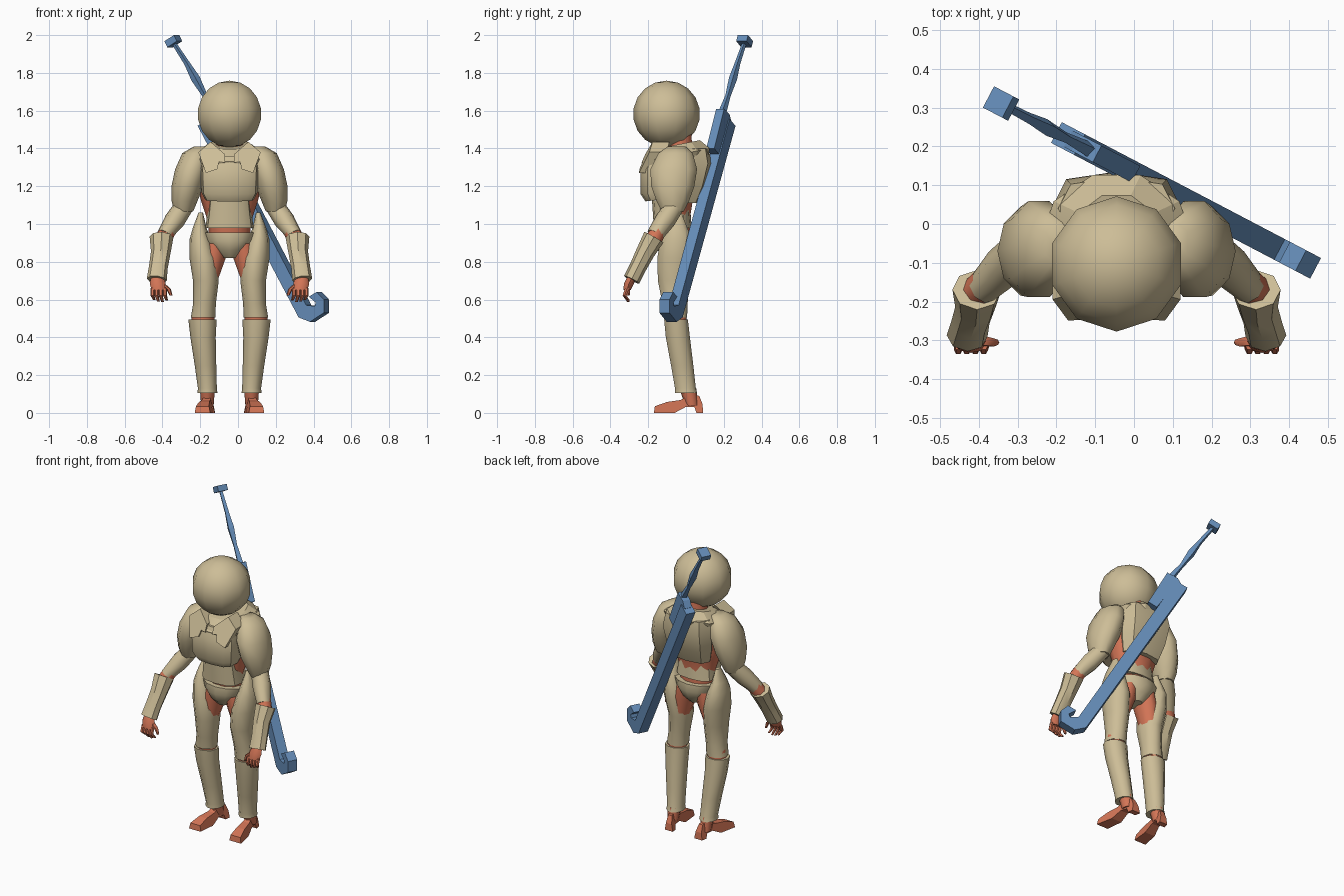
import bpy, bmesh, math
from mathutils import Vector

CX = -0.045  # body mirror plane


def material(name, rgb):
    m = bpy.data.materials.new(name)
    m.diffuse_color = (*rgb, 1)
    return m


TAN = material("tan_armour", (0.61, 0.51, 0.31))
ORANGE = material("orange_suit", (0.66, 0.18, 0.095))
BLUE = material("blue_metal", (0.13, 0.265, 0.48))


def finish(name, bm, mat, mirror=False, smooth=0, body=True):
    bmesh.ops.recalc_face_normals(bm, faces=bm.faces)
    me = bpy.data.meshes.new(name)
    bm.to_mesh(me)
    bm.free()
    me.materials.append(mat)
    ob = bpy.data.objects.new(name, me)
    bpy.context.collection.objects.link(ob)
    if body:
        ob.location.x = CX
    if smooth:
        bpy.ops.object.select_all(action='DESELECT')
        ob.select_set(True)
        bpy.context.view_layer.objects.active = ob
        bpy.ops.object.shade_smooth_by_angle(angle=math.radians(smooth))
    if mirror:
        ob.modifiers.new("mirror", 'MIRROR').use_mirror_merge = False
    return ob


def loft(name, rings, mat, sides=10, mirror=False, smooth=50, follow=False,
         slope=0, power=1.0, phase=0.0, body=True):
    """Skin rings (x, y, z, rx, ry); follow turns each ring along the path."""
    bm = bmesh.new()
    loops = []
    for i, (x, y, z, rx, ry) in enumerate(rings):
        a, b = rings[max(i - 1, 0)], rings[min(i + 1, len(rings) - 1)]
        d = Vector(b[:3]) - Vector(a[:3])
        if d.z < 0:
            d = -d
        q = Vector((0, 0, 1)).rotation_difference(d)
        loop = []
        for k in range(sides):
            t = math.tau * (k + phase) / sides
            c, s = math.cos(t), math.sin(t)
            px = math.copysign(abs(c) ** power, c) * rx
            py = math.copysign(abs(s) ** power, s) * ry
            v = Vector((px, py, slope * py))
            if follow:
                v.rotate(q)
            loop.append(bm.verts.new(v + Vector((x, y, z))))
        loops.append(loop)
    for l0, l1 in zip(loops, loops[1:]):
        for k in range(sides):
            j = (k + 1) % sides
            bm.faces.new((l0[k], l0[j], l1[j], l1[k]))
    bm.faces.new(loops[0])
    bm.faces.new(loops[-1])
    return finish(name, bm, mat, mirror, smooth, body)


def prism(name, pts, front, back, mat, mirror=False, body=True):
    """Extrude 2D points between two mapping functions."""
    bm = bmesh.new()
    f = [bm.verts.new(front(*p)) for p in pts]
    b = [bm.verts.new(back(*p)) for p in pts]
    bm.faces.new(f)
    bm.faces.new(b)
    for i in range(len(pts)):
        j = (i + 1) % len(pts)
        bm.faces.new((f[i], f[j], b[j], b[i]))
    return finish(name, bm, mat, mirror, 0, body)


# Helmet and neck
bm = bmesh.new()
bmesh.ops.create_uvsphere(bm, u_segments=10, v_segments=9, radius=0.177)
bmesh.ops.translate(bm, verts=bm.verts, vec=(0, -0.103, 1.582))
finish("helmet", bm, TAN, smooth=60)
loft("neck", [(0, -0.03, 1.36, 0.075, 0.07), (0, -0.04, 1.5, 0.07, 0.07)], ORANGE)

# Torso suit and armour
loft("torso_suit", [(0, -0.05, 0.92, 0.11, 0.08), (0, -0.06, 1.0, 0.11, 0.08),
                    (0, -0.06, 1.12, 0.15, 0.1), (0, -0.06, 1.24, 0.18, 0.12),
                    (0, -0.05, 1.37, 0.14, 0.12)], ORANGE)
loft("chest_plate", [(0, -0.13, 1.13, 0.13, 0.085), (0, -0.135, 1.17, 0.15, 0.105),
                     (0, -0.135, 1.3, 0.155, 0.105), (0, -0.12, 1.37, 0.14, 0.09)],
     TAN, sides=12, power=0.6, smooth=35, slope=0.12)
loft("back_plate", [(0, 0.0, 1.11, 0.125, 0.065), (0, 0.02, 1.2, 0.15, 0.085),
                    (0, 0.045, 1.32, 0.165, 0.09), (0, 0.04, 1.4, 0.15, 0.08)],
     TAN, sides=8, power=0.7, smooth=25)
loft("collar", [(0, -0.05, 1.29, 0.155, 0.165), (0, -0.05, 1.365, 0.2, 0.185),
                (0, -0.045, 1.42, 0.12, 0.125)], TAN, sides=10, slope=0.2, smooth=25)
prism("lapel", [(0.165, 1.38), (0.1, 1.435), (0.025, 1.37), (0.025, 1.325),
                (0.055, 1.33), (0.065, 1.29), (0.125, 1.27)],
      lambda x, z: (x, -0.25 + (z - 1.3) * 0.45 + x * 0.12, z),
      lambda x, z: (x, -0.16 + (z - 1.3) * 0.45 + x * 0.12, z), TAN, mirror=True)
loft("abdomen_plate", [(0, -0.07, 0.98, 0.128, 0.1), (0, -0.075, 1.05, 0.118, 0.1),
                       (0, -0.08, 1.125, 0.11, 0.1)], TAN, sides=12, power=0.7, smooth=35)
loft("pelvis_plate", [(0, -0.055, 0.82, 0.04, 0.06), (0, -0.055, 0.86, 0.09, 0.095),
                      (0, -0.055, 0.91, 0.13, 0.115), (0, -0.055, 0.955, 0.145, 0.11)],
     TAN, sides=12, smooth=35)

# Arms
loft("shoulder", [(0.15, -0.05, 1.41, 0.04, 0.05), (0.175, -0.055, 1.375, 0.075, 0.095),
                  (0.2, -0.065, 1.29, 0.088, 0.13), (0.222, -0.07, 1.2, 0.085, 0.12),
                  (0.238, -0.07, 1.12, 0.068, 0.09), (0.243, -0.07, 1.065, 0.05, 0.06)],
     TAN, sides=10, mirror=True)
loft("elbow_guard", [(0.23, -0.05, 1.11, 0.05, 0.05), (0.29, -0.11, 1.02, 0.055, 0.055),
                     (0.345, -0.165, 0.94, 0.04, 0.045)],
     TAN, sides=8, mirror=True, follow=True)
loft("forearm_suit", [(0.33, -0.15, 0.96, 0.044, 0.044), (0.362, -0.18, 0.9, 0.044, 0.044)],
     ORANGE, sides=8, mirror=True, follow=True)
loft("gauntlet", [(0.36, -0.17, 0.93, 0.063, 0.058), (0.364, -0.215, 0.85, 0.052, 0.05),
                  (0.377, -0.255, 0.77, 0.05, 0.045), (0.385, -0.288, 0.705, 0.053, 0.045)],
     TAN, sides=8, mirror=True, follow=True, smooth=40)

# Hands
loft("palm", [(0.382, -0.285, 0.72, 0.034, 0.026), (0.38, -0.302, 0.685, 0.042, 0.026),
              (0.375, -0.312, 0.65, 0.038, 0.02)], ORANGE, sides=8, mirror=True)
for i in range(4):
    fx = 0.342 + i * 0.022
    tip = 0.585 + 0.008 * abs(i - 1.3)
    loft(f"finger_{i + 1}", [(fx, -0.312, 0.66, 0.011, 0.013), (fx, -0.325, 0.622, 0.011, 0.012),
                             (fx - 0.01, -0.305, tip, 0.007, 0.008)],
         ORANGE, sides=6, mirror=True)
loft("thumb", [(0.35, -0.3, 0.68, 0.013, 0.014), (0.322, -0.305, 0.655, 0.012, 0.012),
               (0.31, -0.305, 0.622, 0.008, 0.008)], ORANGE, sides=6, mirror=True)

# Legs
loft("leg_suit", [(0.06, -0.05, 0.93, 0.06, 0.08), (0.085, -0.05, 0.82, 0.065, 0.08),
                  (0.12, -0.055, 0.68, 0.05, 0.06), (0.14, -0.053, 0.53, 0.06, 0.058),
                  (0.14, -0.05, 0.46, 0.06, 0.055)], ORANGE, mirror=True)
loft("thigh_plate", [(0.152, -0.045, 1.06, 0.012, 0.022), (0.158, -0.05, 0.98, 0.036, 0.06),
                     (0.155, -0.05, 0.92, 0.056, 0.088), (0.137, -0.055, 0.82, 0.075, 0.102),
                     (0.125, -0.065, 0.7, 0.068, 0.088), (0.132, -0.058, 0.58, 0.06, 0.07),
                     (0.14, -0.055, 0.505, 0.065, 0.064)], TAN, mirror=True)
loft("shin_plate", [(0.143, -0.053, 0.495, 0.075, 0.066), (0.14, -0.043, 0.4, 0.067, 0.067),
                    (0.127, -0.02, 0.25, 0.057, 0.062), (0.117, -0.003, 0.13, 0.05, 0.058),
                    (0.117, 0.0, 0.105, 0.053, 0.062)], TAN, mirror=True)
loft("ankle", [(0.117, 0.03, 0.04, 0.033, 0.035), (0.117, 0.01, 0.13, 0.04, 0.045)],
     ORANGE, sides=8, mirror=True)

# Feet: side profile with arch and heel, splayed outward toward the toe
prism("foot", [(-0.17, 0), (-0.06, 0), (0.0, 0.032), (0.045, 0.03), (0.055, 0), (0.09, 0),
               (0.088, 0.045), (0.07, 0.09), (0.03, 0.1), (-0.03, 0.068),
               (-0.1, 0.058), (-0.165, 0.035)],
      lambda y, z: (0.085 - 0.1 * y + 0.2 * z, y, z),
      lambda y, z: (0.15 - 0.2 * y - 0.15 * z, y, z), ORANGE, mirror=True)


# Rifle slung across the back, lying in one slanted vertical plane
def slung(side, half):
    return lambda x, z: (x + 0.465 * side * half, 0.131 - 0.524 * x + 0.885 * side * half, z)


def rifle_part(name, pts, half):
    prism(name, pts, slung(-1, half), slung(1, half), BLUE, body=False)


rifle_part("rifle_stock", [(-0.2, 1.52), (-0.14, 1.555), (0.375, 0.57), (0.42, 0.565),
                           (0.425, 0.585), (0.388, 0.615), (0.43, 0.64), (0.468, 0.6),
                           (0.468, 0.53), (0.395, 0.482), (0.335, 0.505)], 0.03)
rifle_part("rifle_receiver", [(-0.15, 1.58), (-0.095, 1.61), (0.005, 1.4), (-0.04, 1.37),
                              (-0.085, 1.45), (-0.11, 1.45), (-0.17, 1.54)], 0.024)


def on_rifle(x, z, rx, ry):
    return (x, 0.131 - 0.524 * x, z, rx, ry)


loft("rifle_barrel", [on_rifle(-0.11, 1.58, 0.022, 0.022), on_rifle(-0.175, 1.68, 0.014, 0.014),
                      on_rifle(-0.225, 1.77, 0.024, 0.022), on_rifle(-0.27, 1.85, 0.015, 0.015),
                      on_rifle(-0.335, 1.95, 0.012, 0.012)],
     BLUE, sides=4, follow=True, smooth=0, body=False)
rifle_part("rifle_muzzle", [(-0.375, 1.968), (-0.325, 2.0), (-0.31, 1.968),
                            (-0.36, 1.935)], 0.031)
